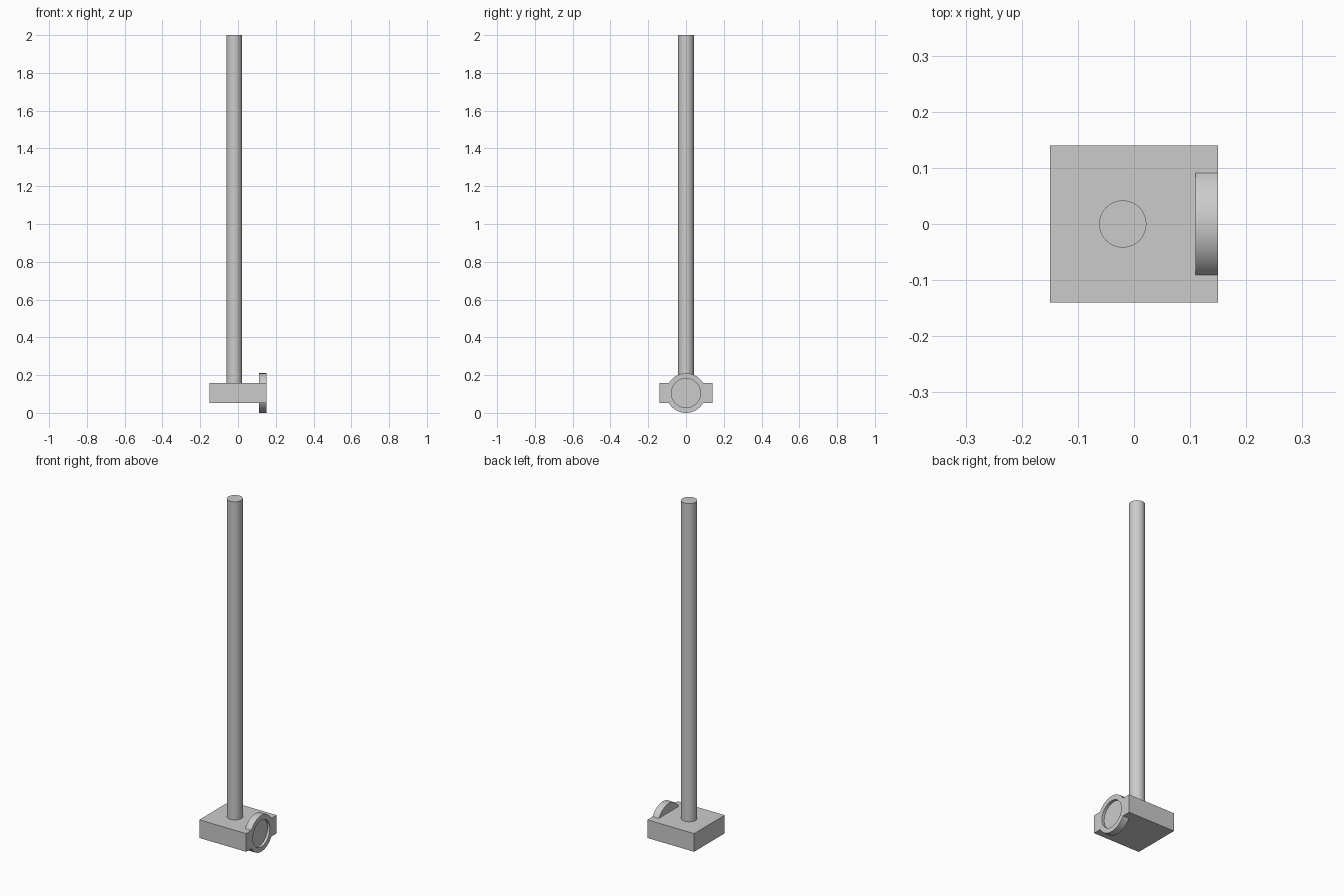
import bpy, bmesh, math
from math import sin, cos, radians, atan2

cube = bpy.data.objects.get("Cube")
if cube:
    bpy.data.objects.remove(cube, do_unlink=True)

grey = bpy.data.materials.new("plain_grey")
grey.use_nodes = True
grey.diffuse_color = (0.6, 0.6, 0.6, 1)
grey.node_tree.nodes["Principled BSDF"].inputs["Base Color"].default_value = (0.6, 0.6, 0.6, 1)

HALF_Y, HALF_Z, MID_Z = 0.14, 0.0525, 0.105   # block cross-section
RING_R, RECESS_R = 0.105, 0.077               # round boss and its recess
BACK, BOSS, END, FLOOR = -0.15, 0.11, 0.15, 0.135


def finish(obj):
    obj.data.materials.append(grey)
    bpy.ops.object.select_all(action="DESELECT")
    obj.select_set(True)
    bpy.context.view_layer.objects.active = obj
    bpy.ops.object.shade_smooth_by_angle(angle=radians(30))


# Angles around the x axis, including the exact block corners
corner = atan2(HALF_Z, HALF_Y)
angles = sorted([radians(5 * i) for i in range(72)]
                + [corner, math.pi - corner, math.pi + corner, 2 * math.pi - corner])


def rect(a):
    return min(HALF_Y / max(abs(cos(a)), 1e-6), HALF_Z / max(abs(sin(a)), 1e-6))


def outline(a):
    return max(RING_R, rect(a))


def recess(a):
    return RECESS_R


# Block with a round boss at one end, lofted through cross-sections
bm = bmesh.new()
loops = []
for x, radius in ((BACK, rect), (BOSS, rect), (BOSS, outline),
                  (END, outline), (END, recess), (FLOOR, recess)):
    loops.append([bm.verts.new((x, radius(a) * cos(a), MID_Z + radius(a) * sin(a)))
                  for a in angles])
n = len(angles)
for lo, hi in zip(loops, loops[1:]):
    for i in range(n):
        j = (i + 1) % n
        bm.faces.new((lo[i], lo[j], hi[j], hi[i]))
bm.faces.new(loops[0])
bm.faces.new(loops[-1])
bmesh.ops.remove_doubles(bm, verts=bm.verts, dist=1e-5)
bmesh.ops.recalc_face_normals(bm, faces=bm.faces)
mesh = bpy.data.meshes.new("base_block")
bm.to_mesh(mesh)
bm.free()
block = bpy.data.objects.new("base_block", mesh)
bpy.context.collection.objects.link(block)
finish(block)

# Upright rod, sunk slightly into the block
bottom, top = 0.15, 2.0
bpy.ops.mesh.primitive_cylinder_add(vertices=64, radius=0.042, depth=top - bottom,
                                    location=(-0.02, 0, (top + bottom) / 2))
rod = bpy.context.object
rod.name = "upright_rod"
finish(rod)
